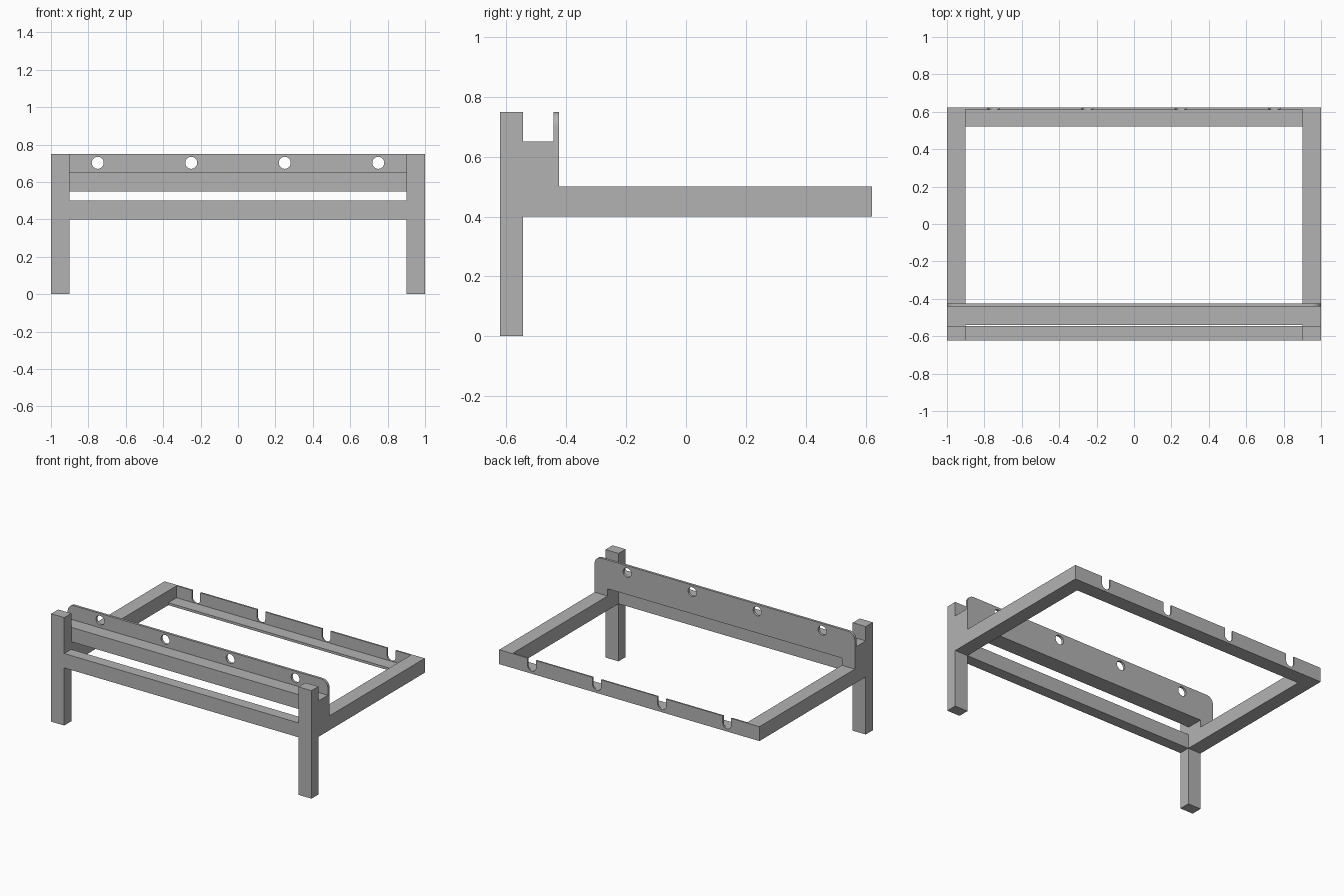
import bpy, bmesh, math

cube = bpy.data.objects.get("Cube")
if cube:
    bpy.data.objects.remove(cube, do_unlink=True)

# One plain grey for the whole frame
grey = bpy.data.materials.new("plain grey")
grey.use_nodes = True
grey.diffuse_color = (0.45, 0.45, 0.45, 1)
grey.node_tree.nodes["Principled BSDF"].inputs["Base Color"].default_value = grey.diffuse_color

HOLE_X = (-0.75, -0.25, 0.25, 0.75)
HOLE_R = 0.032
FRONT, BACK = -0.622, 0.622


def prism(name, outline, axis, lo, hi):
    """Extrude a closed outline along x (outline in y, z) or along y (outline in x, z)."""
    bm = bmesh.new()
    place = (lambda p: (lo, p[0], p[1])) if axis == "x" else (lambda p: (p[0], lo, p[1]))
    face = bm.faces.new([bm.verts.new(place(p)) for p in outline])
    new = bmesh.ops.extrude_face_region(bm, geom=[face])["geom"]
    step = (hi - lo, 0, 0) if axis == "x" else (0, hi - lo, 0)
    bmesh.ops.translate(bm, vec=step, verts=[v for v in new if isinstance(v, bmesh.types.BMVert)])
    bmesh.ops.recalc_face_normals(bm, faces=bm.faces)
    mesh = bpy.data.meshes.new(name)
    bm.to_mesh(mesh)
    bm.free()
    mesh.materials.append(grey)
    obj = bpy.data.objects.new(name, mesh)
    bpy.context.collection.objects.link(obj)
    return obj


def arc(cx, cz, r, start, end, steps):
    angles = [math.radians(start + (end - start) * i / steps) for i in range(steps + 1)]
    return [(cx + r * math.cos(a), cz + r * math.sin(a)) for a in angles]


def rect(a0, a1, z0, z1):
    return [(a0, z0), (a1, z0), (a1, z1), (a0, z1)]


def activate(obj):
    bpy.ops.object.select_all(action="DESELECT")
    obj.select_set(True)
    bpy.context.view_layer.objects.active = obj


# Side frames: leg, bracket and side rail in one profile
leg_back, plate_front, plate_back = -0.545, -0.442, -0.425
side = [(FRONT, 0), (leg_back, 0), (leg_back, 0.4), (BACK, 0.4), (BACK, 0.5),
        (plate_front, 0.5), (plate_front, 0.65), (leg_back, 0.65),
        (leg_back, 0.75), (FRONT, 0.75)]
prism("right_side_frame", side, "x", -1, -0.9)
prism("left_side_frame", side, "x", 0.9, 1)

# Cross members
prism("front_rail", rect(-0.9, 0.9, 0.4, 0.5), "y", FRONT, leg_back)
prism("upper_beam", rect(-0.9, 0.9, 0.55, 0.65), "y", -0.54, plate_front)
prism("back_ledge", rect(-0.9, 0.9, 0.4, 0.417), "y", 0.52, 0.611)

# Upright plate with rounded top corners, stepped over the side rails
r = 0.05
outline = [(-1, 0.5), (-0.9, 0.5), (-0.9, 0.55), (0.9, 0.55), (0.9, 0.5), (1, 0.5)]
outline += arc(1 - r, 0.75 - r, r, 0, 90, 10) + arc(r - 1, 0.75 - r, r, 90, 180, 10)
plate = prism("holed_plate", outline, "y", plate_front, plate_back)

# Round holes through the plate
for x in HOLE_X:
    cutter = prism("hole_cutter", arc(x, 0.702, HOLE_R, 0, 348.75, 31), "y", -0.5, -0.4)
    cutter.hide_render = True
    activate(plate)
    cut = plate.modifiers.new("hole", "BOOLEAN")
    cut.operation = "DIFFERENCE"
    cut.solver = "EXACT"
    cut.object = cutter
    bpy.ops.object.modifier_apply(modifier=cut.name)
    bpy.data.objects.remove(cutter, do_unlink=True)

# Back plate with open round-bottomed slots along its top edge
outline = [(0.9, 0.4), (-0.9, 0.4), (-0.9, 0.5)]
for x in HOLE_X:
    outline += [(x - HOLE_R, 0.5)] + arc(x, 0.45, HOLE_R, 180, 360, 16) + [(x + HOLE_R, 0.5)]
outline.append((0.9, 0.5))
slotted = prism("slotted_back_plate", outline, "y", 0.611, BACK)

for obj in (plate, slotted):
    activate(obj)
    bpy.ops.object.shade_smooth_by_angle(angle=math.radians(30))
